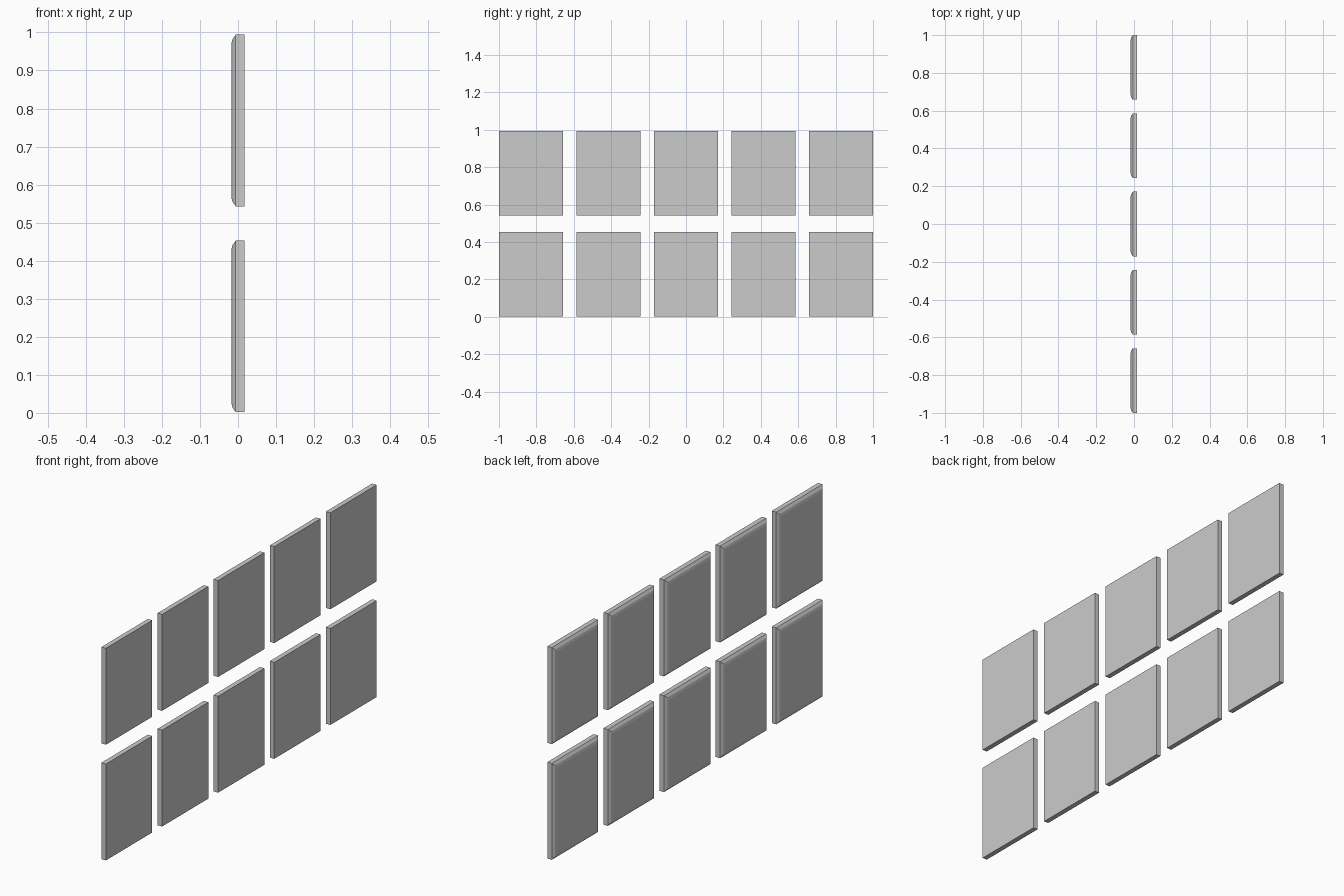
import bpy, bmesh

if "Cube" in bpy.data.objects:
    bpy.data.objects.remove(bpy.data.objects["Cube"])

WIDTH, HEIGHT = 0.342, 0.451
# (x, inset) rings from the flat back to the bevelled face
PROFILE = [(0.017, 0), (-0.006, 0), (-0.0145, 0.012), (-0.0175, 0.024)]


def panel(name, y, z):
    bm = bmesh.new()
    rings = []
    for x, inset in PROFILE:
        a, b = WIDTH / 2 - inset, HEIGHT / 2 - inset
        rings.append([bm.verts.new((x, sy * a, sz * b))
                      for sy, sz in ((-1, -1), (1, -1), (1, 1), (-1, 1))])
    bm.faces.new(rings[0])
    bm.faces.new(rings[-1][::-1])
    for r, s in zip(rings, rings[1:]):
        for i in range(4):
            j = (i + 1) % 4
            bm.faces.new((r[i], s[i], s[j], r[j]))
    bmesh.ops.recalc_face_normals(bm, faces=bm.faces)
    mesh = bpy.data.meshes.new(name)
    bm.to_mesh(mesh)
    bm.free()
    obj = bpy.data.objects.new(name, mesh)
    obj.location = (0, y, z)
    bpy.context.collection.objects.link(obj)


# Two rows of five wall panels
for row, bottom in (("lower", 0.002), ("upper", 0.543)):
    for col in range(5):
        panel(f"{row}_panel_{col + 1}", (col - 2) * 0.4145, bottom + HEIGHT / 2)
